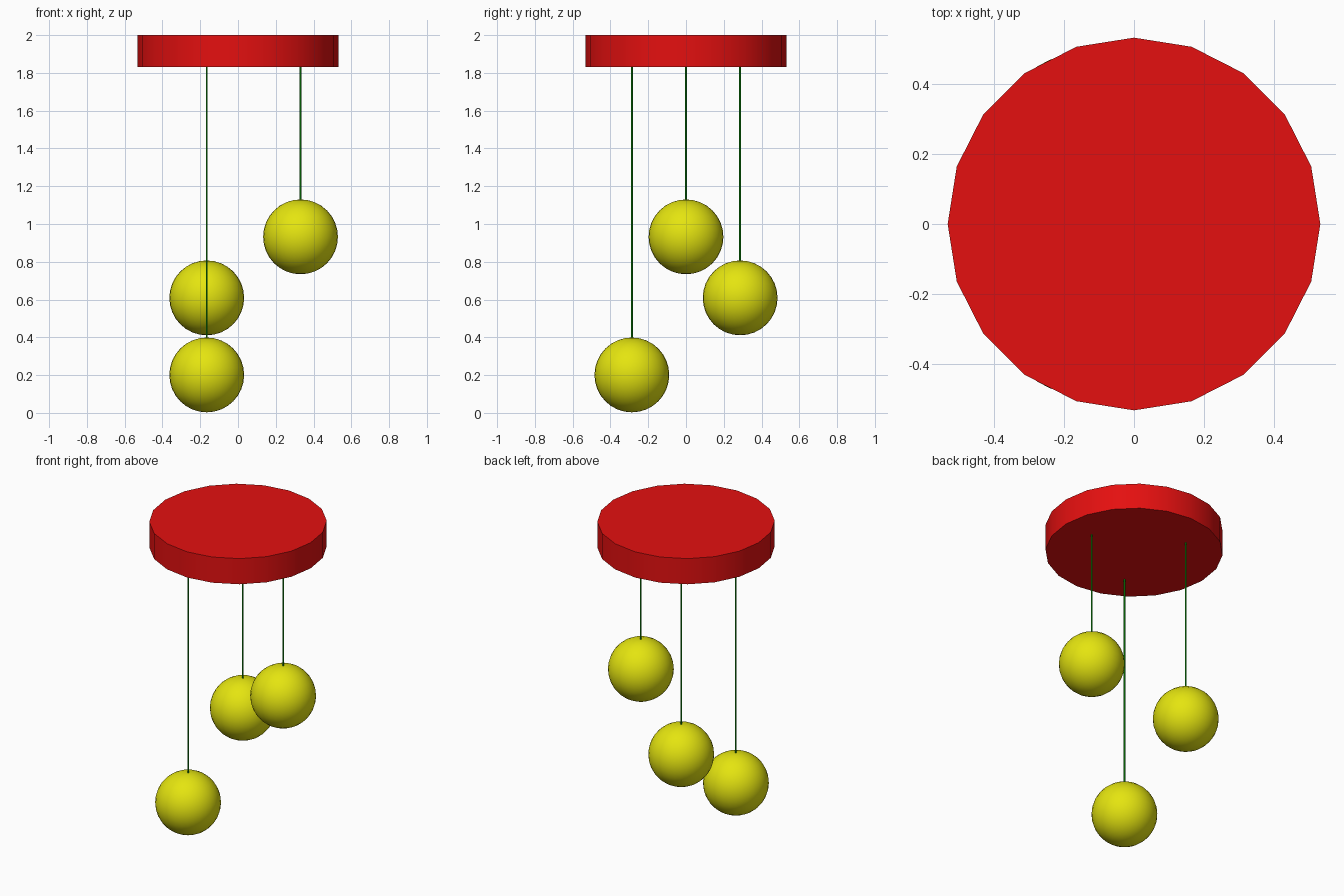
import bpy
import math

cube = bpy.data.objects.get("Cube")
if cube:
    bpy.data.objects.remove(cube, do_unlink=True)


def make_material(name, colour):
    mat = bpy.data.materials.new(name)
    mat.use_nodes = True
    mat.diffuse_color = colour
    mat.node_tree.nodes["Principled BSDF"].inputs["Base Color"].default_value = colour
    return mat


red = make_material("red", (0.78, 0.005, 0.005, 1))
green = make_material("green", (0.005, 0.4, 0.005, 1))
yellow = make_material("yellow", (0.78, 0.78, 0.005, 1))


def finish(name, mat):
    obj = bpy.context.object
    obj.name = name
    obj.data.materials.append(mat)
    bpy.ops.object.shade_smooth_by_angle(angle=math.radians(35))


def cylinder(name, mat, sides, radius, x, y, bottom, top):
    bpy.ops.mesh.primitive_cylinder_add(
        vertices=sides, radius=radius, depth=top - bottom,
        location=(x, y, (bottom + top) / 2))
    finish(name, mat)


PLATE_BOTTOM = 1.83
BALL_RADIUS = 0.198
RING_RADIUS = 0.331

# Ceiling plate
cylinder("ceiling_plate", red, 20, 0.533, 0, 0, PLATE_BOTTOM, 2.0)

# Three hanging globes, spaced evenly and stepping down
pendants = [("high", 0, 0.932), ("middle", 120, 0.609), ("low", 240, BALL_RADIUS + 0.003)]
for label, angle, height in pendants:
    x = RING_RADIUS * math.cos(math.radians(angle))
    y = RING_RADIUS * math.sin(math.radians(angle))
    cylinder(label + "_cord", green, 8, 0.005, x, y,
             height + BALL_RADIUS - 0.01, PLATE_BOTTOM + 0.01)
    bpy.ops.mesh.primitive_uv_sphere_add(
        segments=32, ring_count=16, radius=BALL_RADIUS, location=(x, y, height))
    finish(label + "_globe", yellow)
